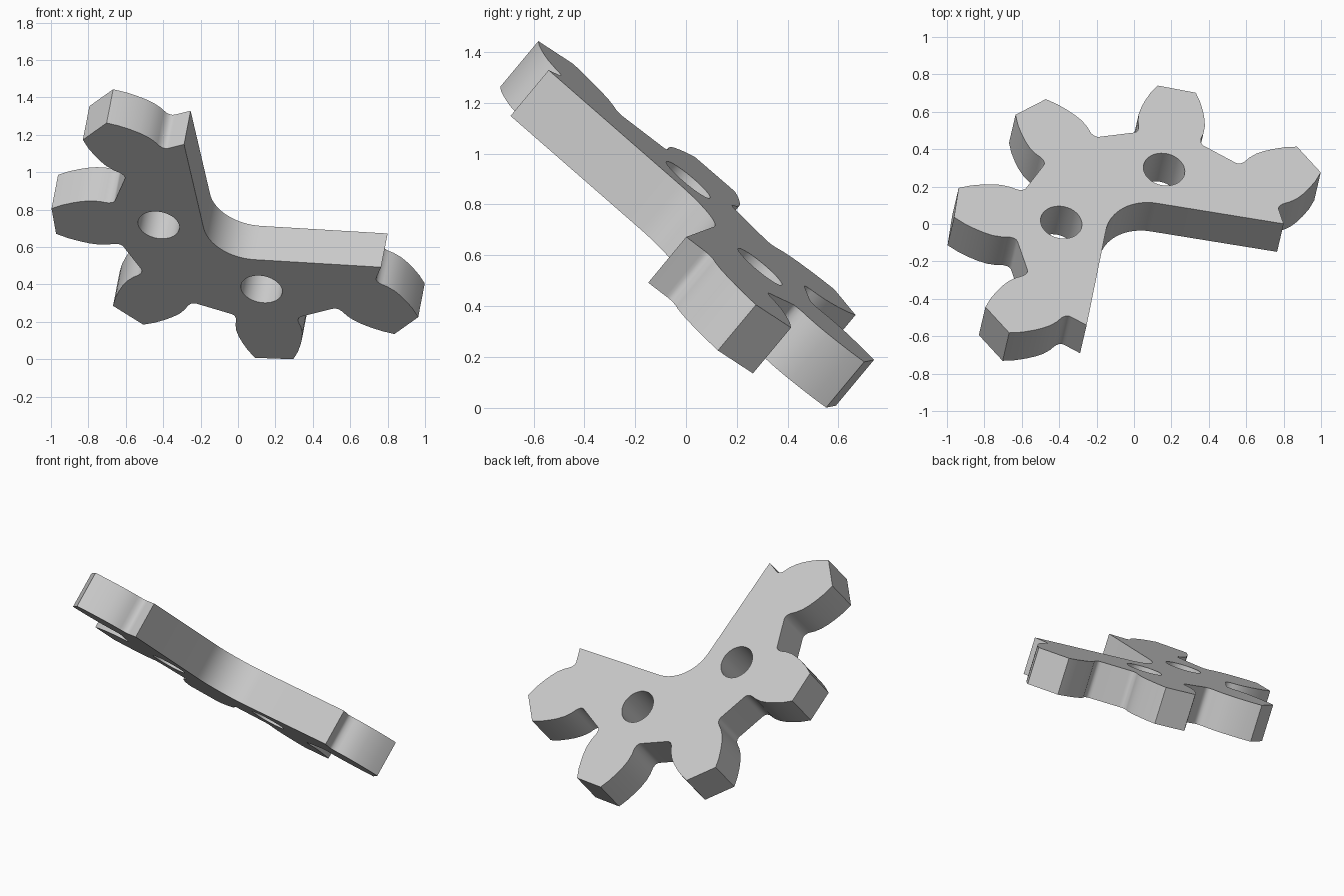
import bpy, bmesh
from math import radians, cos, sin, acos, degrees
from mathutils import Matrix, Vector

if "Cube" in bpy.data.objects:
    bpy.data.objects.remove(bpy.data.objects["Cube"], do_unlink=True)

THICK = 0.237
AXIS = 128.15          # direction of the middle tooth
TIP_R, ROOT_R, HUB_R = 1.071, 0.733, 0.257
HOLE_RING, HOLE_R = 0.50, 0.112

# Half tooth, from tip to root: (distance from hub, half width)
FLANK = [(TIP_R, .104), (1.01, .136), (.95, .158), (.90, .172), (.85, .180),
         (.80, .178), (.775, .172), (.756, .169), (.738, .171), (.725, .177),
         (.717, .186), (.712, .197)]


def polar(r, deg):
    return Vector((r * cos(radians(deg)), r * sin(radians(deg)), 0))


def circle(centre, r, n=40):
    return [centre + polar(r, 360 * i / n) for i in range(n)]


# Outline: one tooth repeated five times at an eighth of a turn
outline = [polar(ROOT_R, AXIS - 112.5)]
for k in range(-2, 3):
    turn = Matrix.Rotation(radians(AXIS + 45 * k), 4, 'Z')
    tooth = [Vector((r, -s, 0)) for r, s in reversed(FLANK)]
    tooth += [Vector((r, s, 0)) for r, s in FLANK]
    outline += [turn @ p for p in tooth]
outline.append(polar(ROOT_R, AXIS + 112.5))

# Inner edge: straight sides tangent to the hub arc
sweep = 112.5 - degrees(acos(HUB_R / ROOT_R))
outline += [polar(HUB_R, AXIS + sweep * (1 - i / 8)) for i in range(17)]

# Two bolt holes
holes = [circle(polar(HOLE_RING, AXIS + a), HOLE_R) for a in (-45, 45)]

# Fill the face and extrude it to a plate
bm = bmesh.new()
for loop in [outline] + holes:
    vs = [bm.verts.new(p) for p in loop]
    for a, b in zip(vs, vs[1:] + vs[:1]):
        bm.edges.new((a, b))
bmesh.ops.triangle_fill(bm, use_beauty=True, use_dissolve=False,
                        edges=bm.edges[:], normal=(0, 0, 1))
ext = bmesh.ops.extrude_face_region(bm, geom=bm.faces[:])
moved = [g for g in ext["geom"] if isinstance(g, bmesh.types.BMVert)]
bmesh.ops.translate(bm, verts=moved, vec=(0, 0, -THICK))
bmesh.ops.recalc_face_normals(bm, faces=bm.faces[:])

# Tilt the plate into place
n = Vector((.148, .633, .76)).normalized()
u = (Vector((1, 0, 0)) - n * n.x).normalized()
v = n.cross(u)
place = Matrix((u, v, n)).transposed().to_4x4()
place.translation = (.102, -.084, .879)
bm.transform(place)

mesh = bpy.data.meshes.new("sprocket_segment")
bm.to_mesh(mesh)
bm.free()
plate = bpy.data.objects.new("sprocket_segment", mesh)
bpy.context.collection.objects.link(plate)

# Plain grey metal
grey = bpy.data.materials.new("light_grey")
grey.use_nodes = True
colour = (.6, .6, .6, 1)
grey.diffuse_color = colour
grey.node_tree.nodes["Principled BSDF"].inputs["Base Color"].default_value = colour
mesh.materials.append(grey)

bpy.ops.object.select_all(action='DESELECT')
plate.select_set(True)
bpy.context.view_layer.objects.active = plate
bpy.ops.object.shade_smooth_by_angle(angle=radians(32))
